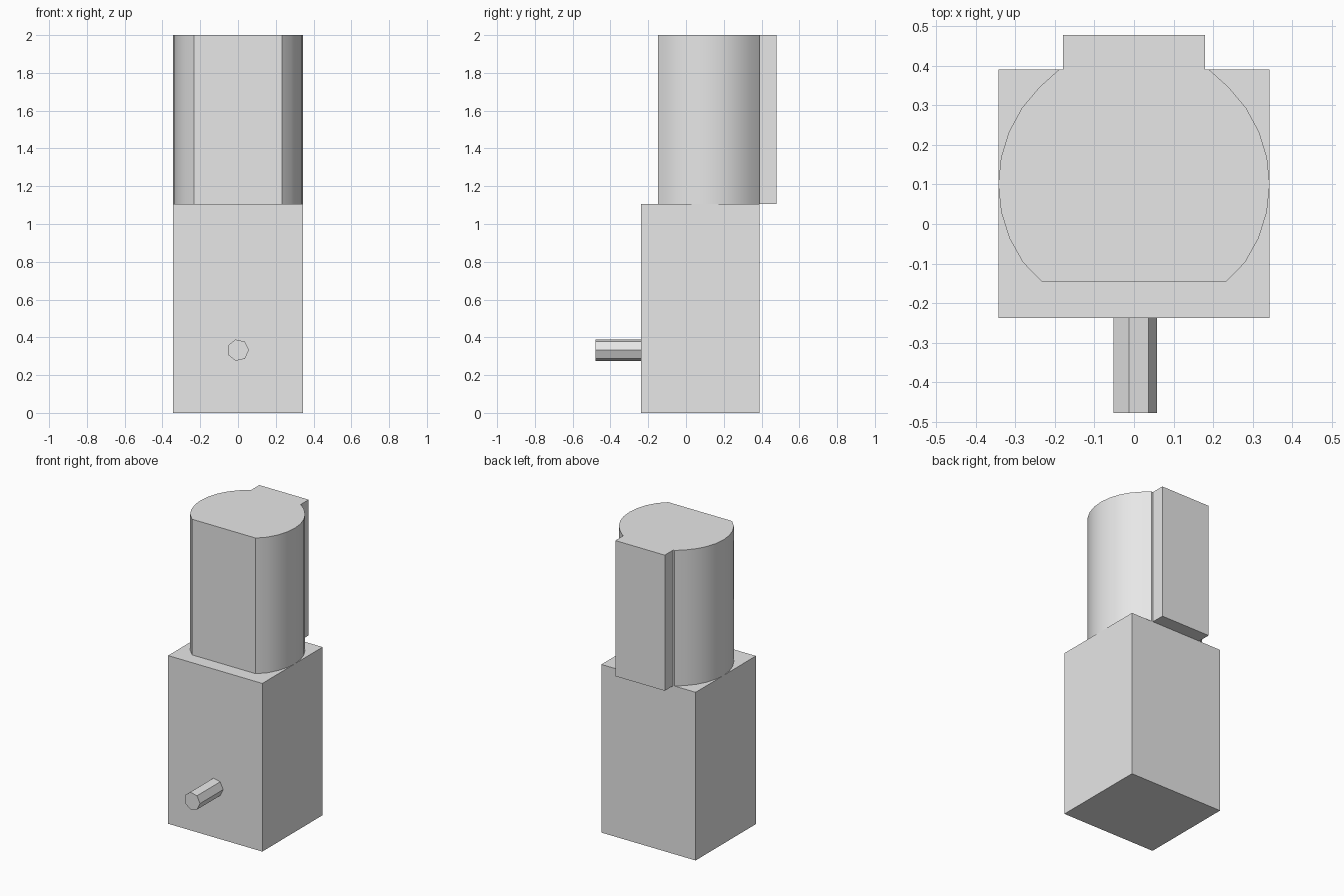
import bpy
import bmesh
from math import cos, sin, radians, tau
from mathutils import Matrix, Vector

cube = bpy.data.objects.get("Cube")
if cube:
    bpy.data.objects.remove(cube, do_unlink=True)

grey = bpy.data.materials.new("light grey")
grey.use_nodes = True
grey.diffuse_color = (0.8, 0.8, 0.8, 1)
grey.node_tree.nodes["Principled BSDF"].inputs["Base Color"].default_value = (0.8, 0.8, 0.8, 1)


def extrude_profile(name, points, depth, matrix, smooth=False):
    """Extrude a flat outline along its local z and place it."""
    bm = bmesh.new()
    face = bm.faces.new([bm.verts.new((x, y, 0)) for x, y in points])
    top = bmesh.ops.extrude_face_region(bm, geom=[face])["geom"]
    verts = [v for v in top if isinstance(v, bmesh.types.BMVert)]
    bmesh.ops.translate(bm, verts=verts, vec=Vector((0, 0, depth)))
    bmesh.ops.recalc_face_normals(bm, faces=bm.faces[:])
    bm.transform(matrix)
    mesh = bpy.data.meshes.new(name)
    bm.to_mesh(mesh)
    bm.free()
    mesh.materials.append(grey)
    obj = bpy.data.objects.new(name, mesh)
    bpy.context.collection.objects.link(obj)
    if smooth:
        bpy.ops.object.select_all(action="DESELECT")
        bpy.context.view_layer.objects.active = obj
        obj.select_set(True)
        bpy.ops.object.shade_smooth_by_angle(angle=radians(30))
    return obj


# Gearbox block
half, front, back, box_top = 0.343, -0.237, 0.39, 1.107
extrude_profile("gearbox", [(-half, front), (half, front), (half, back), (-half, back)],
                box_top, Matrix.Identity(4))

# Motor can: rounded sides, flat front, terminal block at the back
angles = [radians(a) for a in (-46.5, -35, -23.3, -11.7, 0, 11.4, 22.8, 34.2, 45.6, 57)]
side = [(half * cos(a), 0.1 + half * sin(a)) for a in angles]
side[0] = (0.232, -0.147)
side[-1] = (0.19, back)
side += [(0.18, back), (0.18, 0.478)]
outline = side + [(-x, y) for x, y in reversed(side)]
extrude_profile("motor", outline, 2 - box_top, Matrix.Translation((0, 0, box_top)), smooth=True)

# Seven-sided output shaft pointing forward
ring = [(0.058 * cos(tau * i / 7), 0.058 * sin(tau * i / 7)) for i in range(7)]
extrude_profile("output_shaft", ring, 0.478 + front,
                Matrix.Translation((0, front, 0.332)) @ Matrix.Rotation(radians(90), 4, "X"))
